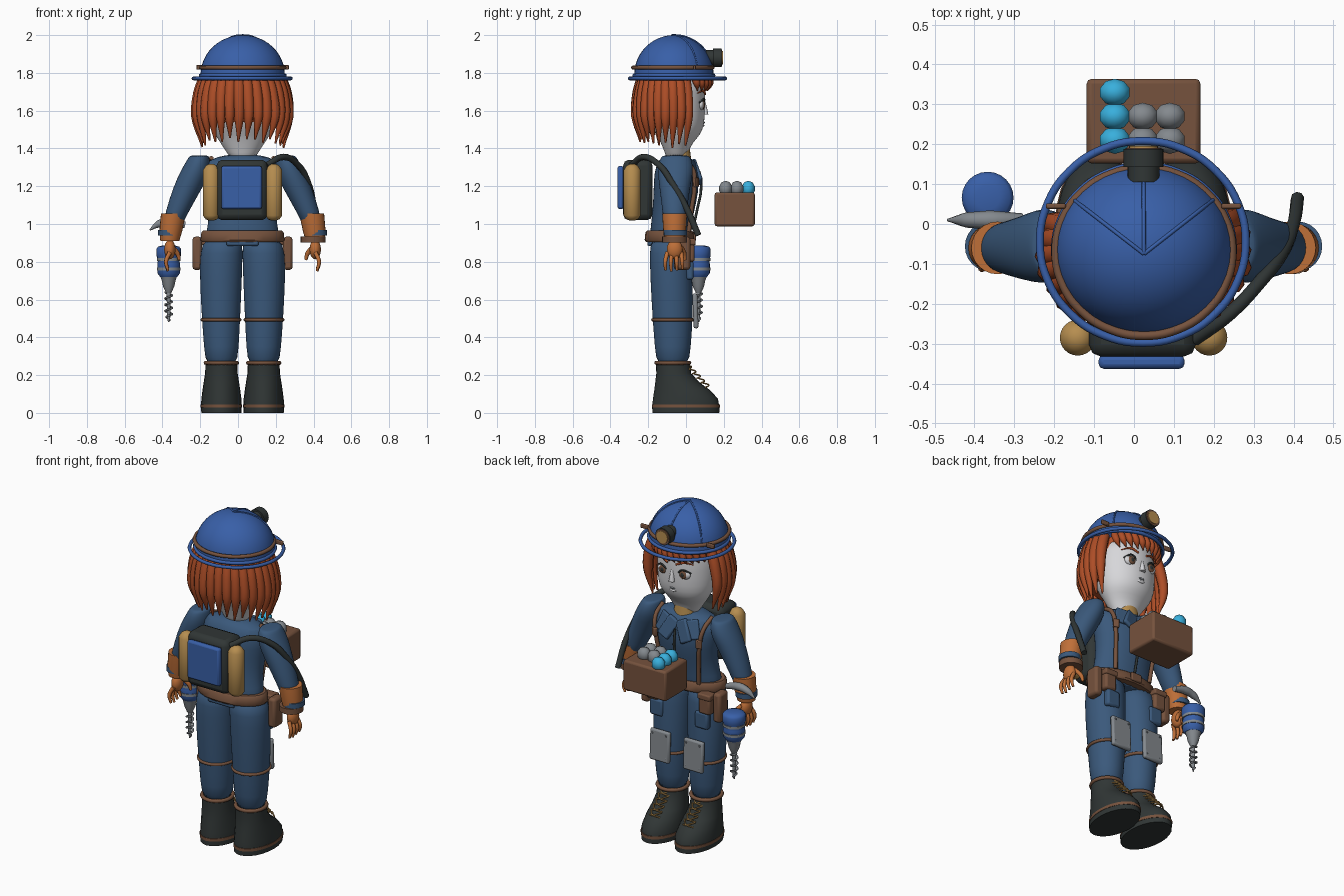
import bpy, bmesh, math
from math import sin, cos, pi, radians, sqrt

if "Cube" in bpy.data.objects:
    bpy.data.objects.remove(bpy.data.objects["Cube"])

CX = 0.024  # symmetry plane of the figure


def material(name, r, g, b):
    m = bpy.data.materials.new(name)
    m.use_nodes = True
    m.diffuse_color = (r, g, b, 1)
    m.node_tree.nodes["Principled BSDF"].inputs["Base Color"].default_value = (r, g, b, 1)
    return m


BLUE = material("bright blue", .04, .115, .39)
NAVY = material("navy cloth", .043, .1, .2)
HAIR = material("red hair", .42, .075, .02)
ORANGE = material("orange leather", .52, .16, .04)
BROWN = material("brown leather", .18, .085, .047)
TAN = material("tan", .47, .27, .08)
BLACK = material("black rubber", .03, .037, .036)
SKIN = material("pale skin", .68, .68, .7)
GRAY = material("gray metal", .23, .25, .27)
CYAN = material("cyan crystal", .04, .43, .72)


def finish(ob, mat, angle=40):
    ob.data.materials.clear()
    ob.data.materials.append(mat)
    bpy.ops.object.select_all(action='DESELECT')
    ob.select_set(True)
    bpy.context.view_layer.objects.active = ob
    bpy.ops.object.shade_smooth_by_angle(angle=radians(angle))
    return ob


def from_bmesh(name, bm, mat):
    me = bpy.data.meshes.new(name)
    bmesh.ops.recalc_face_normals(bm, faces=bm.faces)
    bm.to_mesh(me)
    bm.free()
    ob = bpy.data.objects.new(name, me)
    bpy.context.collection.objects.link(ob)
    return finish(ob, mat)


def loft(name, rings, mat, soft=0, n=24):
    """Horizontal ellipses (x, y, z, rx, ry) joined in order."""
    bm = bmesh.new()
    loops = [[bm.verts.new((x + rx * cos(2 * pi * i / n), y + ry * sin(2 * pi * i / n), z))
              for i in range(n)] for x, y, z, rx, ry in rings]
    for a, b in zip(loops, loops[1:]):
        for i in range(n):
            bm.faces.new((a[i], a[(i + 1) % n], b[(i + 1) % n], b[i]))
    bm.faces.new(loops[0])
    bm.faces.new(loops[-1])
    ob = from_bmesh(name, bm, mat)
    if soft:
        ob.modifiers.new("Soft", 'SUBSURF').levels = soft
    return ob


def box(name, loc, size, mat, bevel=.01, rot=(0, 0, 0)):
    bm = bmesh.new()
    bmesh.ops.create_cube(bm, size=1)
    bmesh.ops.scale(bm, vec=size, verts=bm.verts)
    ob = from_bmesh(name, bm, mat)
    ob.location, ob.rotation_euler = loc, rot
    m = ob.modifiers.new("Bevel", 'BEVEL')
    m.width, m.segments = min(bevel, min(size) * .4), 2
    return ob


def ball(name, loc, size, mat, n=20):
    bm = bmesh.new()
    bmesh.ops.create_uvsphere(bm, u_segments=n, v_segments=n // 2, radius=1)
    bmesh.ops.scale(bm, vec=size, verts=bm.verts)
    ob = from_bmesh(name, bm, mat)
    ob.location = loc
    return ob


def tube(name, pts, r, mat, taper=None, closed=False):
    cu = bpy.data.curves.new(name, 'CURVE')
    cu.dimensions, cu.bevel_depth, cu.bevel_resolution = '3D', r, 2
    cu.resolution_u, cu.use_fill_caps = 5, True
    sp = cu.splines.new('BEZIER')
    sp.use_cyclic_u = closed
    sp.bezier_points.add(len(pts) - 1)
    for i, (p, q) in enumerate(zip(sp.bezier_points, pts)):
        p.co = q
        p.handle_left_type = p.handle_right_type = 'AUTO'
        p.radius = taper[i] if taper else 1
    ob = bpy.data.objects.new(name, cu)
    bpy.context.collection.objects.link(ob)
    bpy.ops.object.select_all(action='DESELECT')
    ob.select_set(True)
    bpy.context.view_layer.objects.active = ob
    bpy.ops.object.convert(target='MESH')
    return finish(bpy.context.object, mat, 60)


def hoop(name, x, y, z, rx, ry, r, mat):
    return tube(name, [(x + rx * cos(i * pi / 8), y + ry * sin(i * pi / 8), z)
                       for i in range(16)], r, mat, closed=True)


# Head and face
loft("head", [(CX, y, z, rx, ry) for y, z, rx, ry in (
    (-.05, 1.33, .055, .05), (-.05, 1.38, .085, .062), (-.05, 1.43, .118, .085), (-.038, 1.47, .146, .113),
    (-.045, 1.52, .168, .143), (-.055, 1.60, .177, .157), (-.06, 1.70, .178, .163), (-.06, 1.80, .168, .16))], SKIN, 1)
tube("nose", [(CX, .094, 1.65), (CX, .099, 1.605), (CX, .1, 1.58)], .018, SKIN, (.4, .8, 1))
tube("mouth", [(CX - .038, .082, 1.533), (CX, .094, 1.537), (CX + .038, .082, 1.533)], .006, GRAY, (.3, 1, .3))
ball("lower_lip", (CX, .085, 1.521), (.028, .012, .009), SKIN)
loft("neck_collar", [(CX, -.02, 1.28, .07, .055), (CX, -.025, 1.40, .06, .045)], TAN)

# Helmet: dome, bands, brim, ridges
HX, HY, HZ = .025, -.064, 1.79
RX, RY = .223, .21
bm = bmesh.new()
bmesh.ops.create_uvsphere(bm, u_segments=40, v_segments=24, radius=1)
bmesh.ops.scale(bm, vec=(RX, RY, .21), verts=bm.verts)
bmesh.ops.translate(bm, vec=(HX, HY, HZ), verts=bm.verts)
bmesh.ops.bisect_plane(bm, geom=bm.verts[:] + bm.edges[:] + bm.faces[:], plane_co=(0, 0, 1.775),
                       plane_no=(0, 0, 1), clear_inner=True)
from_bmesh("helmet_dome", bm, BLUE)
hoop("helmet_band", HX, HY - .006, 1.828, RX - .002, RY, .011, BROWN)
hoop("helmet_lower_ring", HX, HY, 1.787, RX, RY, .01, BLUE)
hoop("helmet_brim", .022, -.045, 1.771, .258, .253, .01, BLUE)
for ex, ey in ((.024, .125), (-.15, .06), (.198, .06)):
    pts = []
    for i in range(7):
        x, y = HX + (ex - HX) * i / 6, -.075 + (ey + .075) * i / 6
        k = 1 - ((x - HX) / RX) ** 2 - ((y - HY) / RY) ** 2
        pts.append((x, y, HZ + .21 * sqrt(max(k, 0))))
    tube("helmet_ridge", pts, .005, BLUE)

# Headlamp
for nm, y, r, d, m in (("lamp_mount", .135, .04, .06, BLACK), ("lamp_body", .165, .05, .045, BLACK),
                       ("lamp_rim", .183, .045, .014, BROWN), ("lamp_lens", .189, .036, .012, TAN)):
    ob = loft(nm, [(0, 0, -d / 2, r, r), (0, 0, d / 2, r, r)], m)
    ob.location, ob.rotation_euler = (CX, y, 1.88), (pi / 2, 0, 0)

# Hair: back cap, hanging locks, fringe
loft("hair_cap", [(CX, -.1, z, rx, ry) for z, rx, ry in (
    (1.54, .185, .13), (1.62, .2, .145), (1.72, .208, .155), (1.785, .205, .16))], HAIR)
N = 20
for i in range(N):
    a = radians(23 - 226 * i / (N - 1))
    wave = .012 * sin(i * 2.4)
    tip = 1.415 + .03 * max(0, -sin(a)) + wave
    tube("hair_lock", [(CX + k * .246 * cos(a + t), -.07 + k * .196 * sin(a + t), z) for k, t, z in (
        (.8, 0, 1.785), (.94, .02, 1.69), (1 + wave, .03, 1.57), (.88, 0, tip))],
        .031, HAIR, (1, 1, .85, .15))
for i in range(11):
    a = radians(35 + 11 * i)
    tube("fringe_lock", [(CX + k * cos(a + t), -.063 + k * sin(a + t), z) for k, t, z in (
        (.182, 0, 1.785), (.191, .07, 1.745), (.177, .16, 1.705))], .021, HAIR, (1, .9, .1))

# Torso and belt
loft("torso", [(CX, y, z, rx, ry) for y, z, rx, ry in (
    (-.085, .89, .19, .1), (-.085, .94, .2, .11), (-.07, 1.05, .172, .108), (-.05, 1.18, .188, .122),
    (-.052, 1.28, .21, .118), (-.055, 1.34, .19, .09), (-.05, 1.37, .08, .06))], NAVY, 1)
loft("belt", [(CX, -.087, z, r, r - .09) for z, r in ((.905, .215), (.915, .222), (.955, .218), (.965, .208))], BROWN)
box("belt_buckle", (CX, .046, .935), (.07, .016, .05), BROWN)
box("belt_back_loop", (CX, -.19, .9), (.17, .03, .034), NAVY)
tube("zip", [(CX, .035, .97), (CX, .06, 1.08), (CX, .08, 1.19), (CX, .07, 1.28)], .007, BLACK)

# Mining tray with ore
box("tray", (CX, .258, 1.078), (.285, .212, .18), BROWN, .012)
for x, y, m in [(-.048, y, CYAN) for y in (.33, .27, .21)] + [(x, y, GRAY) for x in (.022, .09) for y in (.27, .21)]:
    ball("ore", (x, y, 1.187), (.041, .036, .042), m, 10)

# Backpack with tanks and hose
box("backpack", (.021, -.255, 1.18), (.268, .155, .32), BLACK, .03)
box("backpack_panel", (.019, -.346, 1.193), (.215, .034, .228), BLUE, .012)
for s in (-1, 1):
    loft("tank", [(CX + s * .165, -.285, z, r, r) for z, r in (
        (1.018, .012), (1.025, .03), (1.045, .045), (1.285, .045), (1.308, .03), (1.318, .012))], TAN)
tube("hose", [(.15, -.29, 1.31), (.24, -.225, 1.355), (.32, -.14, 1.31), (.37, -.075, 1.22),
              (.40, 0, 1.09), (.41, .065, .94)], .017, BLACK)

# Paired parts
for s in (-1, 1):
    def X(d):
        return CX + s * d

    # Eye, brow, helmet clip
    ball("eye_white", (X(.07), .079, 1.632), (.038, .017, .029), SKIN)
    ball("iris", (X(.067), .091, 1.632), (.024, .008, .025), BROWN)
    ball("pupil", (X(.067), .096, 1.632), (.012, .005, .013), BLACK)
    tube("lash", [(X(.034), .091, 1.635), (X(.068), .097, 1.662), (X(.108), .071, 1.642)], .005, BLACK)
    tube("brow", [(X(.028), .102, 1.688), (X(.075), .09, 1.705), (X(.12), .06, 1.692)], .007, HAIR, (.8, 1, .3))
    box("helmet_clip", (X(.22), .045, 1.83), (.05, .014, .026), BROWN, .005)

    # Jacket front: lapels, suspender, buckle
    box("lapel", (X(.05), .058, 1.275), (.075, .025, .13), NAVY, .01, (.3, s * -.5, 0))
    box("outer_lapel", (X(.1), .04, 1.29), (.07, .02, .11), NAVY, .008, (.35, s * -.2, s * -.4))
    tube("suspender", [(X(.165), -.05, 1.35), (X(.16), .03, 1.30), (X(.145), .045, 1.2),
                       (X(.13), .03, 1.08), (X(.12), .015, .96)], .012, BROWN)
    box("strap_buckle", (X(.147), .053, 1.22), (.035, .02, .05), BROWN, .005, (0, 0, s * -.5))

    # Arm, cuff and gloved hand
    loft("sleeve", [(X(d), y, z, rx, ry) for d, y, z, rx, ry in (
        (.372, -.06, .98, .05, .055), (.35, -.06, 1.06, .06, .064), (.286, -.06, 1.2, .08, .082),
        (.25, -.055, 1.28, .078, .096), (.235, -.055, 1.335, .062, .088), (.23, -.055, 1.358, .052, .074),
        (.228, -.055, 1.363, .046, .066))], NAVY, 1)
    loft("glove_cuff", [(X(d), -.06, z, r, r) for d, z, r in (
        (.385, .91, .05), (.38, .96, .06), (.366, 1.055, .066))], ORANGE)
    loft("wrist_wrap", [(X(.388), -.056, z, .06, .062) for z in (.938, .968)], NAVY)
    ball("palm", (X(.385), -.06, .865), (.03, .042, .052), ORANGE)
    for i in range(4):
        y = -.098 + .024 * i
        tube("finger", [(X(.385), y, .85), (X(.405), y - .012 + .006 * i, .80),
                        (X(.395), y - .01 + .006 * i, .75 + .006 * abs(i - 1))], .012, ORANGE, (1, .9, .6))
    tube("thumb", [(X(.375), -.03, .88), (X(.345), -.01, .845), (X(.335), -.005, .81)], .013, ORANGE, (1, 1, .6))

    # Leg with bands, knee pad and pockets
    loft("trouser_leg", [(X(d), y, z, rx, ry) for d, y, z, rx, ry in (
        (.112, -.07, .24, .082, .085), (.112, -.07, .34, .092, .095), (.114, -.07, .5, .102, .108),
        (.115, -.077, .7, .112, .112), (.112, -.083, .86, .114, .111), (.1, -.085, .93, .1, .1))], NAVY, 1)
    hoop("knee_band", X(.114), -.07, .493, .1, .106, .009, BROWN)
    hoop("boot_band", X(.112), -.07, .265, .083, .087, .011, BROWN)
    box("knee_pad", (X(.112), .05, .54), (.13, .026, .185), GRAY, .01, (.04, 0, 0))
    for dx in (-.045, .045):
        for z in (.475, .61):
            ball("rivet", (X(.112 + dx), .063, z), (.006, .005, .006), GRAY, 8)
    box("hip_pouch", (X(.24), -.02, .845), (.05, .085, .175), BROWN, .015)
    box("front_pouch", (X(.175), .018, .86), (.075, .055, .12), BROWN, .012)
    box("pouch_flap", (X(.175), .02, .905), (.085, .063, .035), BROWN, .008)
    box("thigh_pocket", (X(.15), .02, .755), (.085, .04, .1), NAVY, .012)

    # Boot, welt and laces
    loft("boot", [(X(.112), y, z, rx, ry) for y, z, rx, ry in (
        (-.001, 0, .106, .177), (-.001, .03, .108, .178), (-.003, .075, .106, .172), (-.02, .12, .1, .148),
        (-.045, .16, .094, .118), (-.065, .21, .086, .092), (-.07, .262, .084, .09))], BLACK)
    loft("boot_welt", [(X(.112), -.001, z, .11, .18) for z in (.028, .045)], BROWN)
    for i in range(5):
        y, z = .113 - .023 * i, .135 + .024 * i
        for e in (-1, 1):
            tube("lace", [(X(.112 - e * .035), y - .01, z), (X(.112), y + .008, z + .012),
                          (X(.112 + e * .035), y - .025, z + .024)], .004, TAN)

# Left wrist band
loft("wrist_band", [(CX + .374, -.06, z, .066, .066) for z in (.902, .935)], BROWN)

# Drill held at the right hand
DX, DY = -.367, .066
for nm, m, prof in (
        ("drill_body", BLUE, ((.72, .045), (.74, .06), (.79, .06), (.81, .056), (.83, .064), (.868, .065), (.88, .056), (.887, .03))),
        ("drill_upper_band", GRAY, ((.805, .063), (.82, .063))),
        ("drill_lower_band", GRAY, ((.755, .063), (.77, .063))),
        ("drill_chuck", GRAY, ((.635, .014), (.67, .03), (.70, .036), (.725, .045))),
        ("drill_shaft", GRAY, ((.48, .004), (.51, .009), (.64, .011)))):
    loft(nm, [(DX, DY, z, r, r) for z, r in prof], m)
thread = [(i * pi / 3, .005 + .0023 * min(i, 6), .49 + .0055 * i) for i in range(28)]
tube("drill_thread", [(DX + r * cos(a), DY + r * sin(a), z) for a, r, z in thread], .005, GRAY)
tube("drill_handle", [(-.467, .01, .968), (-.42, .01, 1.0), (-.36, .01, 1.012), (-.28, .01, .995)],
     .024, GRAY, (.15, .8, 1, .7))
